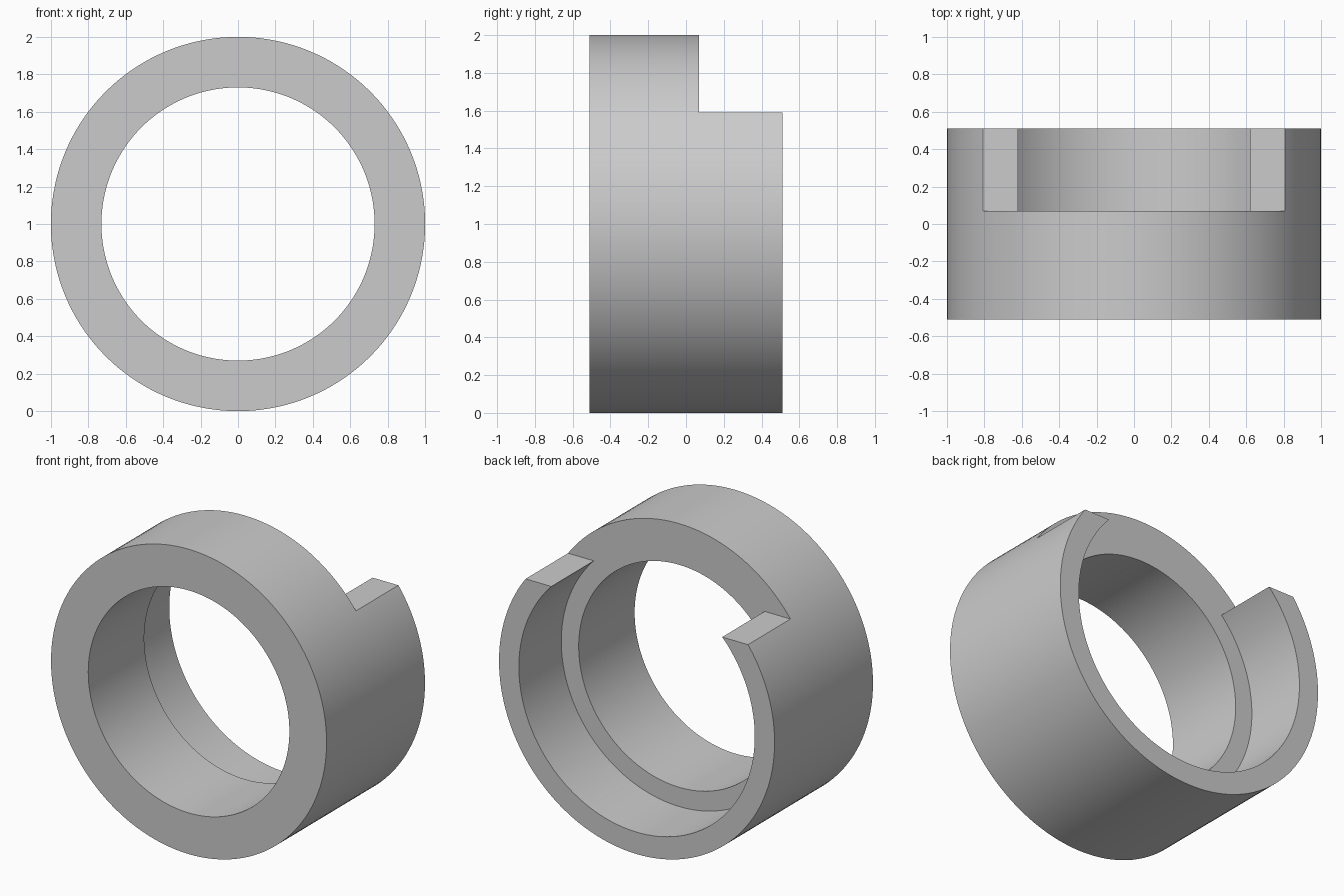
import bpy
import bmesh
from math import pi
from mathutils import Matrix, Vector

cube = bpy.data.objects.get("Cube")
if cube:
    bpy.data.objects.remove(cube, do_unlink=True)

OUTER, BORE, COUNTERBORE = 1.0, 0.73, 0.856
HALF_LENGTH, STEP_Y, NOTCH_Z = 0.51, 0.07, 1.59
SEGMENTS = 144

grey = bpy.data.materials.new("plain grey")
grey.use_nodes = True
grey.diffuse_color = (0.6, 0.6, 0.6, 1)
grey.node_tree.nodes["Principled BSDF"].inputs["Base Color"].default_value = (0.6, 0.6, 0.6, 1)


def add_object(name, bm):
    bmesh.ops.recalc_face_normals(bm, faces=bm.faces)
    mesh = bpy.data.meshes.new(name)
    bm.to_mesh(mesh)
    bm.free()
    mesh.materials.append(grey)
    obj = bpy.data.objects.new(name, mesh)
    bpy.context.collection.objects.link(obj)
    return obj


# Stepped collar: wall section (radius, y) revolved about the y axis
section = [(OUTER, -HALF_LENGTH), (OUTER, HALF_LENGTH),
           (COUNTERBORE, HALF_LENGTH), (COUNTERBORE, STEP_Y),
           (BORE, STEP_Y), (BORE, -HALF_LENGTH)]
bm = bmesh.new()
verts = [bm.verts.new((0, y, 1 + r)) for r, y in section]
edges = [bm.edges.new((a, b)) for a, b in zip(verts, verts[1:] + verts[:1])]
bmesh.ops.spin(bm, geom=verts + edges, cent=(0, 0, 1), axis=(0, 1, 0),
               angle=2 * pi, steps=SEGMENTS, use_duplicate=False)
bmesh.ops.remove_doubles(bm, verts=bm.verts, dist=0.0005)
collar = add_object("stepped_collar", bm)

# Notch through the top of the rear sleeve
bm = bmesh.new()
bmesh.ops.create_cube(bm, size=1, matrix=Matrix.Translation(
    Vector((0, STEP_Y + 0.5, NOTCH_Z + 0.5))) @ Matrix.Diagonal((3, 1, 1, 1)))
cutter = add_object("notch_cutter", bm)
cutter.hide_render = True

notch = collar.modifiers.new("notch", "BOOLEAN")
notch.operation = "DIFFERENCE"
notch.solver = "EXACT"
notch.object = cutter

bpy.ops.object.select_all(action="DESELECT")
collar.select_set(True)
bpy.context.view_layer.objects.active = collar
bpy.ops.object.modifier_apply(modifier=notch.name)
bpy.data.objects.remove(cutter, do_unlink=True)
bpy.ops.object.shade_smooth_by_angle(angle=pi / 6)
